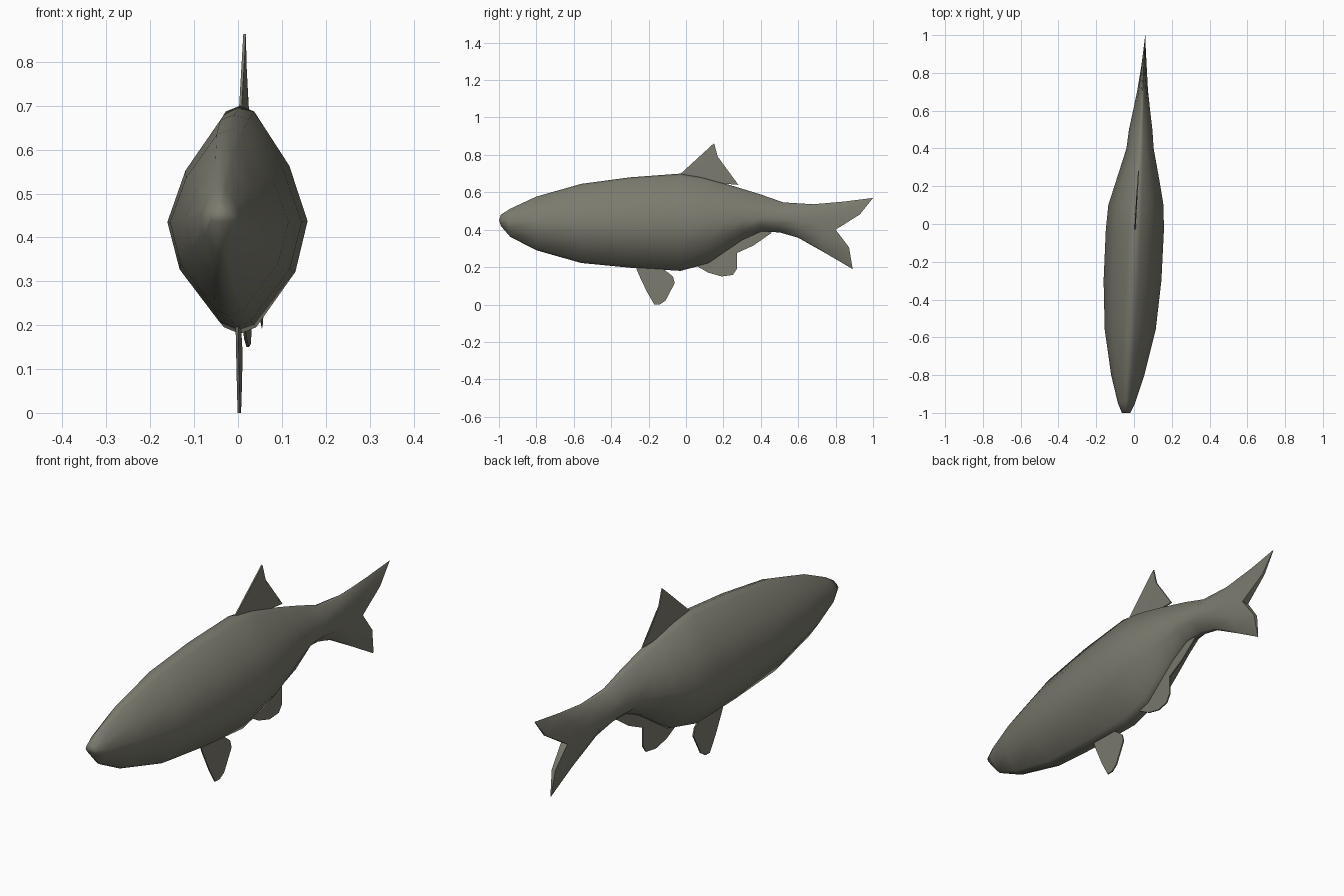
import bpy, bmesh

if "Cube" in bpy.data.objects:
    bpy.data.objects.remove(bpy.data.objects["Cube"])

mat = bpy.data.materials.new("olive grey")
mat.diffuse_color = (0.2, 0.196, 0.157, 1)
mat.use_nodes = True
mat.node_tree.nodes["Principled BSDF"].inputs["Base Color"].default_value = mat.diffuse_color

# half width and sideways bend of the fish along its length: y, half width, centre x
PLAN = [(-1.0, .022, -.042), (-.95, .045, -.04), (-.8, .088, -.033), (-.56, .135, -.02),
        (-.3, .153, -.008), (0, .154, .006), (.1, .146, .01), (.2, .122, .018),
        (.4, .072, .032), (.52, .06, .036), (.65, .036, .043), (.8, .016, .05),
        (.9, .009, .055), (1.0, .005, .06)]


def plan(y):
    """Interpolated (half width, centre x) at y."""
    for (y0, w0, c0), (y1, w1, c1) in zip(PLAN, PLAN[1:]):
        if y <= y1:
            f = max(0, (y - y0) / (y1 - y0))
            return w0 + (w1 - w0) * f, c0 + (c1 - c0) * f
    return PLAN[-1][1:]


def finish(name, bm, smooth):
    bmesh.ops.recalc_face_normals(bm, faces=bm.faces)
    me = bpy.data.meshes.new(name)
    bm.to_mesh(me)
    bm.free()
    ob = bpy.data.objects.new(name, me)
    bpy.context.collection.objects.link(ob)
    me.materials.append(mat)
    if smooth:
        bpy.ops.object.select_all(action='DESELECT')
        ob.select_set(True)
        bpy.context.view_layer.objects.active = ob
        bpy.ops.object.shade_smooth_by_angle(angle=1.1)
    return ob


# cross-section, belly to back: height -1..1, relative half width
SECTION = [(-1, 0), (-.94, .24), (-.45, .82), (0, 1), (.48, .73), (.95, .21), (1, 0)]
# body rings: belly (y, z), widest line (y, z), back (y, z)
RINGS = [(-.99, .42, -1, .45, -.99, .48), (-.94, .362, -.95, .445, -.94, .512),
         (-.8, .29, -.8, .44, -.8, .577), (-.56, .222, -.56, .435, -.56, .645),
         (-.28, .195, -.3, .435, -.3, .68), (-.03, .18, -.03, .437, -.03, .70),
         (.12, .218, .1, .44, .08, .682), (.22, .288, .22, .447, .22, .643),
         (.3, .342, .3, .453, .3, .619), (.4, .388, .4, .462, .4, .588),
         (.5, .386, .5, .46, .52, .546), (.6, .357, .6, .45, .68, .536),
         (.75, .272, .71, .43, .84, .55), (.89, .19, .80, .40, 1.0, .57)]

# body and forked tail in one loft
bm = bmesh.new()
loops = []
for k, (yb, zb, ym, zm, yt, zt) in enumerate(RINGS):
    right, left = [], []
    for t, w in SECTION:
        ye, ze = (yt, zt) if t > 0 else (yb, zb)
        a = abs(t)
        y, z = ym + (ye - ym) * a, zm + (ze - zm) * a
        if k == len(RINGS) - 1:
            y += .035 * (1 - abs(2 * a - 1))      # bulged trailing edge
        hw, cx = plan(y)
        right.append(bm.verts.new((cx + w * hw, y, z)))
        left.append(right[-1] if w == 0 else bm.verts.new((cx - w * hw, y, z)))
    loops.append(right + left[-2:0:-1])
n = len(loops[0])
for a, b in zip(loops, loops[1:]):
    for i in range(n):
        j = (i + 1) % n
        bm.faces.new((a[i], a[j], b[j], b[i]))
for ring in (loops[0], loops[-1]):                # nose and tail caps
    for i in range(n // 2):
        f = [ring[i], ring[i + 1], ring[(n - i - 1) % n], ring[(n - i) % n]]
        bm.faces.new(list(dict.fromkeys(f)))
finish("fish_body", bm, True)


def fin(name, outline, shift=0.0):
    """Thin fin from a side outline, following the bend of the body."""
    bm = bmesh.new()
    sides = []
    for s in (-.003, .003):
        sides.append([bm.verts.new((plan(y)[1] + shift + s, y, z)) for y, z in outline])
        bm.faces.new(sides[-1])
    m = len(outline)
    for i in range(m):
        j = (i + 1) % m
        bm.faces.new((sides[0][i], sides[0][j], sides[1][j], sides[1][i]))
    big = [f for f in bm.faces if len(f.verts) > 4]
    bmesh.ops.triangulate(bm, faces=big)
    finish(name, bm, False)


fin("dorsal_fin", [(-.03, .698), (.15, .863), (.17, .79), (.205, .715), (.28, .64),
                   (.15, .65), (.05, .66)], .001)
fin("pelvic_fin", [(-.27, .205), (-.255, .165), (-.21, .07), (-.17, 0), (-.14, 0),
                   (-.11, .02), (-.06, .115), (-.07, .15), (-.095, .17), (-.15, .21)], .004)
fin("anal_fin", [(.05, .21), (.12, .17), (.19, .15), (.25, .158), (.272, .19),
                 (.272, .275), (.36, .315), (.46, .385), (.38, .40), (.26, .34), (.14, .26)], .005)
